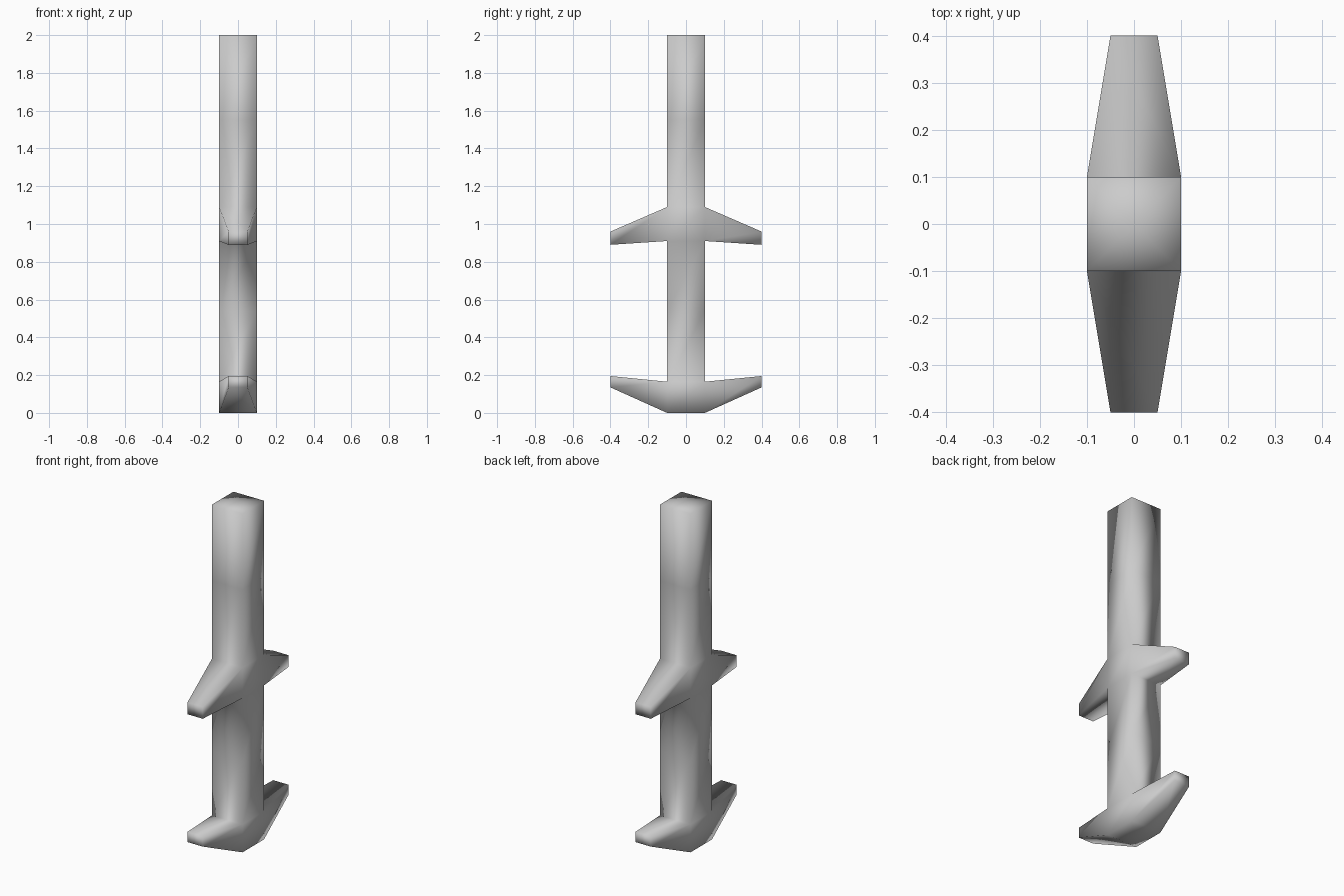
import bpy, bmesh

if "Cube" in bpy.data.objects:
    bpy.data.objects.remove(bpy.data.objects["Cube"])

HALF = 0.1
LEVELS = [0, 0.165, 0.54, 0.91, 1.09, 1.55, 2]
# wing: level band index -> (tip bottom z, tip top z)
WINGS = {0: (0.135, 0.195), 3: (0.89, 0.96)}
TIP_Y, TIP_X = 0.4, 0.05

bm = bmesh.new()

# Square column made of stacked loops
rings = [[bm.verts.new((x * HALF, y * HALF, z))
          for x, y in ((-1, -1), (1, -1), (1, 1), (-1, 1))] for z in LEVELS]
wing_roots = []
for i in range(len(rings) - 1):
    lo, hi = rings[i], rings[i + 1]
    for a in range(4):
        b = (a + 1) % 4
        f = bm.faces.new((lo[a], lo[b], hi[b], hi[a]))
        if i in WINGS and a in (0, 2):
            wing_roots.append((f, i))

# Flat end caps fanned from the centre
caps = [bm.faces.new(rings[0][::-1]), bm.faces.new(rings[-1])]
bmesh.ops.poke(bm, faces=caps)

# Tapered wings extruded from the front and back faces
for root, band in wing_roots:
    tip = bmesh.ops.extrude_discrete_faces(bm, faces=[root])["faces"][0]
    middle = (LEVELS[band] + LEVELS[band + 1]) / 2
    for v in tip.verts:
        v.co.x = TIP_X if v.co.x > 0 else -TIP_X
        v.co.y = TIP_Y if v.co.y > 0 else -TIP_Y
        v.co.z = WINGS[band][1 if v.co.z > middle else 0]

bmesh.ops.remove_doubles(bm, verts=bm.verts, dist=1e-5)
bmesh.ops.recalc_face_normals(bm, faces=bm.faces)
for f in bm.faces:
    f.smooth = True

mesh = bpy.data.meshes.new("winged_post")
bm.to_mesh(mesh)
bm.free()
bpy.context.collection.objects.link(bpy.data.objects.new("winged_post", mesh))
